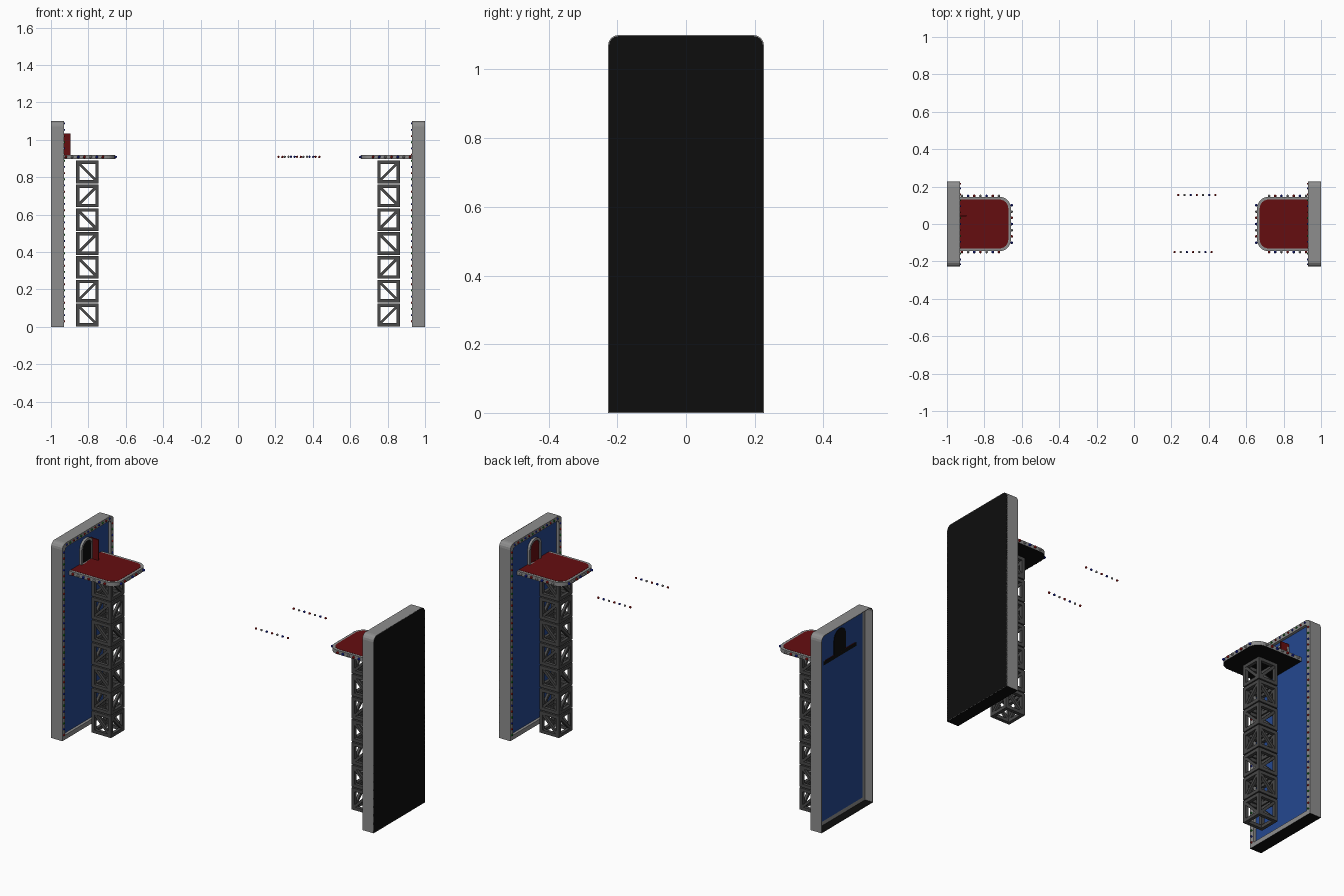
import bpy, bmesh, math
from mathutils import Matrix, Vector

cube = bpy.data.objects.get("Cube")
if cube:
    bpy.data.objects.remove(cube)


def material(name, color):
    m = bpy.data.materials.new(name)
    m.use_nodes = True
    m.diffuse_color = (*color, 1)
    m.node_tree.nodes["Principled BSDF"].inputs["Base Color"].default_value = (*color, 1)
    return m


GREY = material("frame grey", (0.27, 0.27, 0.27))
STEEL = material("truss grey", (0.065, 0.065, 0.065))
BLACK = material("black", (0.004, 0.004, 0.004))
CARPET = material("dark red", (0.13, 0.004, 0.005))
BLUE = material("panel blue", (0.018, 0.065, 0.28))
RED_LAMP = material("lamp red", (0.45, 0.01, 0.01))
BLUE_LAMP = material("lamp blue", (0.01, 0.02, 0.45))
GREEN_LAMP = material("lamp green", (0.01, 0.22, 0.02))
WHITE_LAMP = material("lamp white", (0.4, 0.4, 0.4))


def finish(bm, name, mats, rule=None):
    bmesh.ops.recalc_face_normals(bm, faces=bm.faces)
    bm.normal_update()
    if rule:
        for f in bm.faces:
            f.material_index = rule(f)
    mesh = bpy.data.meshes.new(name)
    bm.to_mesh(mesh)
    bm.free()
    for m in mats:
        mesh.materials.append(m)
    ob = bpy.data.objects.new(name, mesh)
    bpy.context.collection.objects.link(ob)
    return ob


def arch(w, lo, hi, r, segs=4):
    """Outline with a flat lower edge and two rounded upper corners."""
    pts = [(-w, lo), (w, lo)]
    for cx, start in ((w - r, 0), (r - w, math.pi / 2)):
        for i in range(segs + 1):
            a = start + i * math.pi / 2 / segs
            pts.append((cx + r * math.cos(a), hi - r + r * math.sin(a)))
    return pts


def solid(name, pts, place, d0, d1, mats, rule=None, inner=None):
    """Extrude an outline between two depths, hollow if an inner outline is given."""
    bm = bmesh.new()
    loops = [[bm.verts.new(place(a, b, d)) for a, b in line]
             for line in (pts, inner or []) for d in (d0, d1) if line]
    n = len(pts)

    def bridge(p, q):
        for i in range(n):
            j = (i + 1) % n
            bm.faces.new((p[i], p[j], q[j], q[i]))

    bridge(loops[0], loops[1])
    if inner:
        bridge(loops[2], loops[3])
        bridge(loops[0], loops[2])
        bridge(loops[1], loops[3])
    else:
        bm.faces.new(loops[0])
        bm.faces.new(loops[1])
    return finish(bm, name, mats, rule)


def box(bm, center, size, rot=None):
    m = Matrix.Translation(center) @ (rot or Matrix()) @ Matrix.Diagonal((*size, 1))
    bmesh.ops.create_cube(bm, size=1, matrix=m)


def lamps(name, points, radius, mats):
    """Row of small round lamps cycling through the given colours."""
    bm = bmesh.new()
    for i, p in enumerate(points):
        made = bmesh.ops.create_icosphere(bm, subdivisions=1, radius=radius,
                                          matrix=Matrix.Translation(p))
        for f in {f for v in made["verts"] for f in v.link_faces}:
            f.material_index = i % len(mats)
    return finish(bm, name, mats)


def truss(name, cx):
    """Seven stacked cube cells with a diagonal brace on each side."""
    bm = bmesh.new()
    cells, height, half, bar = 7, 0.892, 0.06, 0.018
    step = height / cells
    e = half - bar / 2
    h = step / 2 - 0.003 - bar / 2
    for k in range(cells):
        z = (k + 0.5) * step
        for s in (-1, 1):
            for t in (-1, 1):
                box(bm, (cx + s * e, t * e, z), (bar, bar, 2 * h + bar))
                box(bm, (cx, s * e, z + t * h), (2 * half, bar, bar))
                box(bm, (cx + s * e, 0, z + t * h), (bar, 2 * half, bar))
            tilt = math.pi / 4 * (1 if k % 2 else -1) * (1 if cx > 0 else -1)
            length = 2 * e * math.sqrt(2)
            box(bm, (cx, s * e, z), (bar * 0.8, bar * 0.8, length),
                Matrix.Rotation(-tilt, 4, 'Y'))
            box(bm, (cx + s * e, 0, z), (bar * 0.8, bar * 0.8, length),
                Matrix.Rotation(tilt, 4, 'X'))
    return finish(bm, name, [STEEL])


W, H, RIM = 0.227, 1.1, 0.025
outer = arch(W, 0, H, 0.03)
shell = arch(W - 0.003, 0.003, H - 0.003, 0.027)
opening = arch(W - RIM, RIM, H - RIM, 0.015)
deck_top = 0.919

for side, s in (("left", 1), ("right", -1)):
    def upright(a, b, d, s=s):
        return (s * d, a, b)

    def flat(a, b, d, s=s):
        return (s * (0.955 - b), a, d)

    def floor_black(f):
        return int(f.calc_center_median().z < 0.01 and abs(f.normal.z) > 0.9)

    # wall panel
    solid(side + "_frame_shell", outer, upright, 0.93, 1.0, [GREY, BLACK], floor_black, shell)
    solid(side + "_frame_rim", outer, upright, 0.93, 0.953, [GREY, BLACK], floor_black, opening)
    solid(side + "_blue_panel", opening, upright, 0.945, 0.953, [BLUE])
    if s > 0:
        solid("left_back_cover", outer, upright, 0.996, 1.0, [BLACK])

    # landing platform
    solid(side + "_platform", arch(0.145, 0, 0.297, 0.06, 6), flat, 0.897, deck_top,
          [GREY, BLACK], lambda f: int(f.normal.z < -0.9 or f.normal.x * s > 0.9))
    solid(side + "_platform_carpet", arch(0.131, 0, 0.283, 0.048, 6), flat,
          deck_top - 0.002, deck_top + 0.001, [CARPET])
    truss(side + "_tower", s * 0.805)

    # doorway
    door_out = arch(0.053, deck_top, 1.05, 0.05, 6)
    door_in = arch(0.04, deck_top + 0.001, 1.037, 0.037, 6)
    solid(side + "_door_frame", door_out, upright, 0.932, 0.945, [GREY], None, door_in)
    solid(side + "_door_fill", door_in, upright, 0.94, 0.946, [CARPET if s > 0 else BLACK])
    solid(side + "_door_backing", door_out, upright, 0.952, 0.956, [BLACK])

    # lamps around the panel rim
    y, top = W - 0.012, H - 0.012
    rows = [(t * y, 0.03 + i * 0.033) for t in (-1, 1) for i in range(32)]
    rows += [(-0.19 + i * 0.0317, top) for i in range(13)]
    lamps(side + "_rim_lamps", [(s * 0.929, a, b) for a, b in rows], 0.006,
          [RED_LAMP, BLUE_LAMP, GREEN_LAMP])

    # lamps around the platform edge
    edge = [(s * (0.92 - i * 0.033), t * 0.15, 0.908) for t in (-1, 1) for i in range(7)]
    edge += [(s * 0.654, -0.1 + i * 0.0333, 0.908) for i in range(7)]
    lamps(side + "_platform_lamps", edge, 0.008, [RED_LAMP, WHITE_LAMP, BLUE_LAMP])

# open door leaf
bm = bmesh.new()
box(bm, (-0.92, 0.045, 0.977), (0.05, 0.008, 0.116))
finish(bm, "open_door", [CARPET])

# two separate lamp rows between the platforms
for name, x0, y in (("front", 0.217, -0.15), ("back", 0.237, 0.155)):
    lamps(name + "_floating_lamps", [(x0 + i * 0.033, y, 0.909) for i in range(7)],
          0.007, [RED_LAMP, WHITE_LAMP, BLUE_LAMP])
